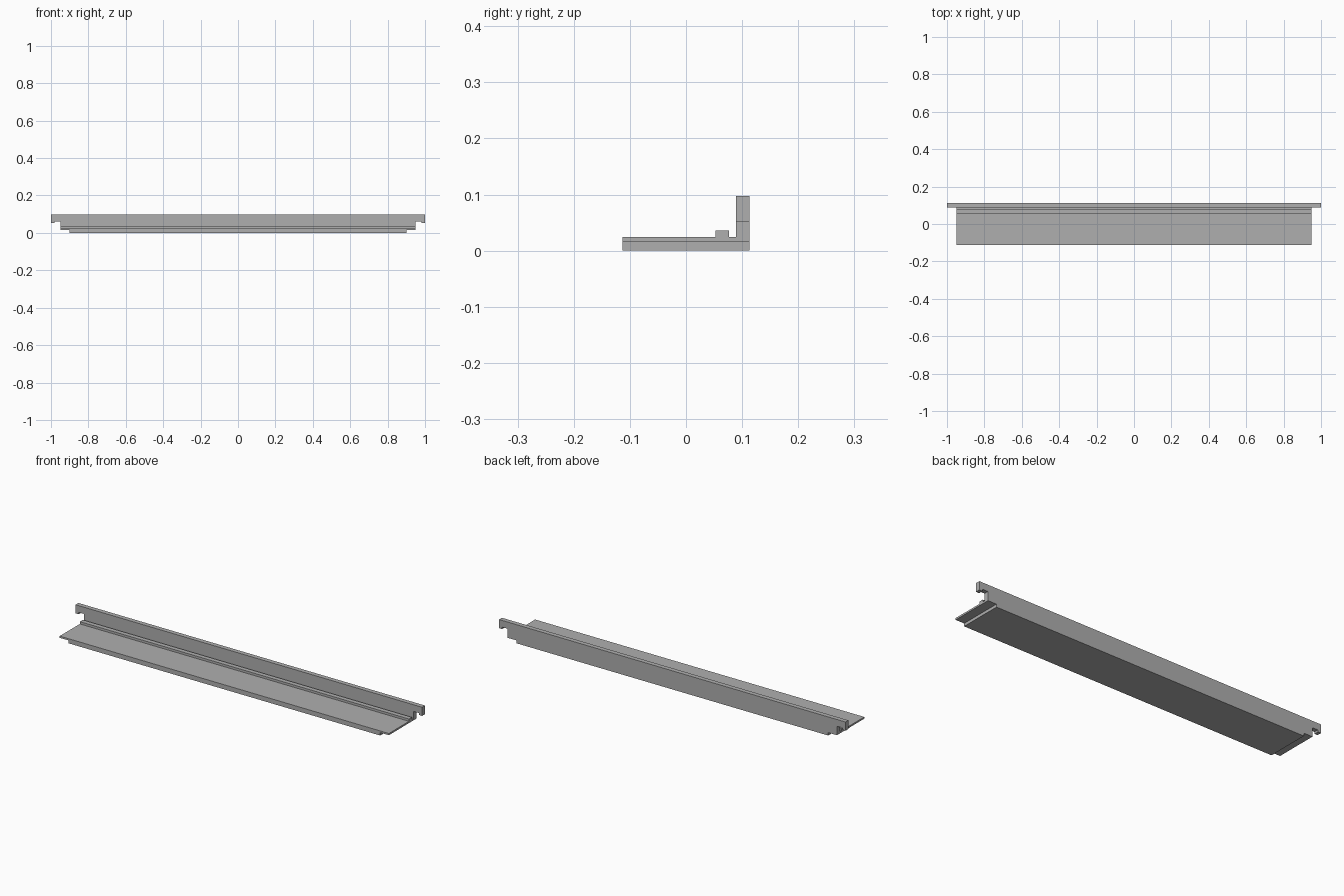
import bpy
import bmesh
from mathutils import Vector

cube = bpy.data.objects.get("Cube")
if cube:
    bpy.data.objects.remove(cube, do_unlink=True)

grey = bpy.data.materials.new("plain grey")
grey.use_nodes = True
colour = (0.43, 0.43, 0.43, 1)
grey.diffuse_color = colour
grey.node_tree.nodes["Principled BSDF"].inputs["Base Color"].default_value = colour

FRONT, WALL_FRONT, BACK = -0.113, 0.089, 0.113
STEP, DECK = 0.015, 0.024


def extrude_profile(name, points, offset):
    """Extrude a closed outline along an offset into a solid."""
    bm = bmesh.new()
    face = bm.faces.new([bm.verts.new(p) for p in points])
    new = bmesh.ops.extrude_face_region(bm, geom=[face])["geom"]
    verts = [v for v in new if isinstance(v, bmesh.types.BMVert)]
    bmesh.ops.translate(bm, verts=verts, vec=Vector(offset))
    bmesh.ops.recalc_face_normals(bm, faces=bm.faces)
    mesh = bpy.data.meshes.new(name)
    bm.to_mesh(mesh)
    bm.free()
    mesh.materials.append(grey)
    obj = bpy.data.objects.new(name, mesh)
    bpy.context.collection.objects.link(obj)
    return obj


# Tray: wide deck with narrower underside, extruded front to back
half = [(0.9, 0), (0.9, STEP), (0.95, STEP), (0.95, DECK)]
outline = half + [(-x, z) for x, z in reversed(half)]
extrude_profile("tray", [(x, FRONT, z) for x, z in outline],
                (0, WALL_FRONT - FRONT, 0))

# Raised rib running along the deck
rib = [(0.053, DECK), (0.077, DECK), (0.077, 0.036), (0.053, 0.036)]
extrude_profile("rib", [(-0.95, y, z) for y, z in rib], (1.9, 0, 0))

# Back wall with a downturned hook at each end
half = [(0.9, 0), (0.9, STEP), (0.95, STEP), (0.95, 0.062),
        (0.982, 0.062), (0.982, 0.052), (1, 0.052), (1, 0.097)]
outline = half + [(-x, z) for x, z in reversed(half)]
extrude_profile("back_wall", [(x, WALL_FRONT, z) for x, z in outline],
                (0, BACK - WALL_FRONT, 0))
